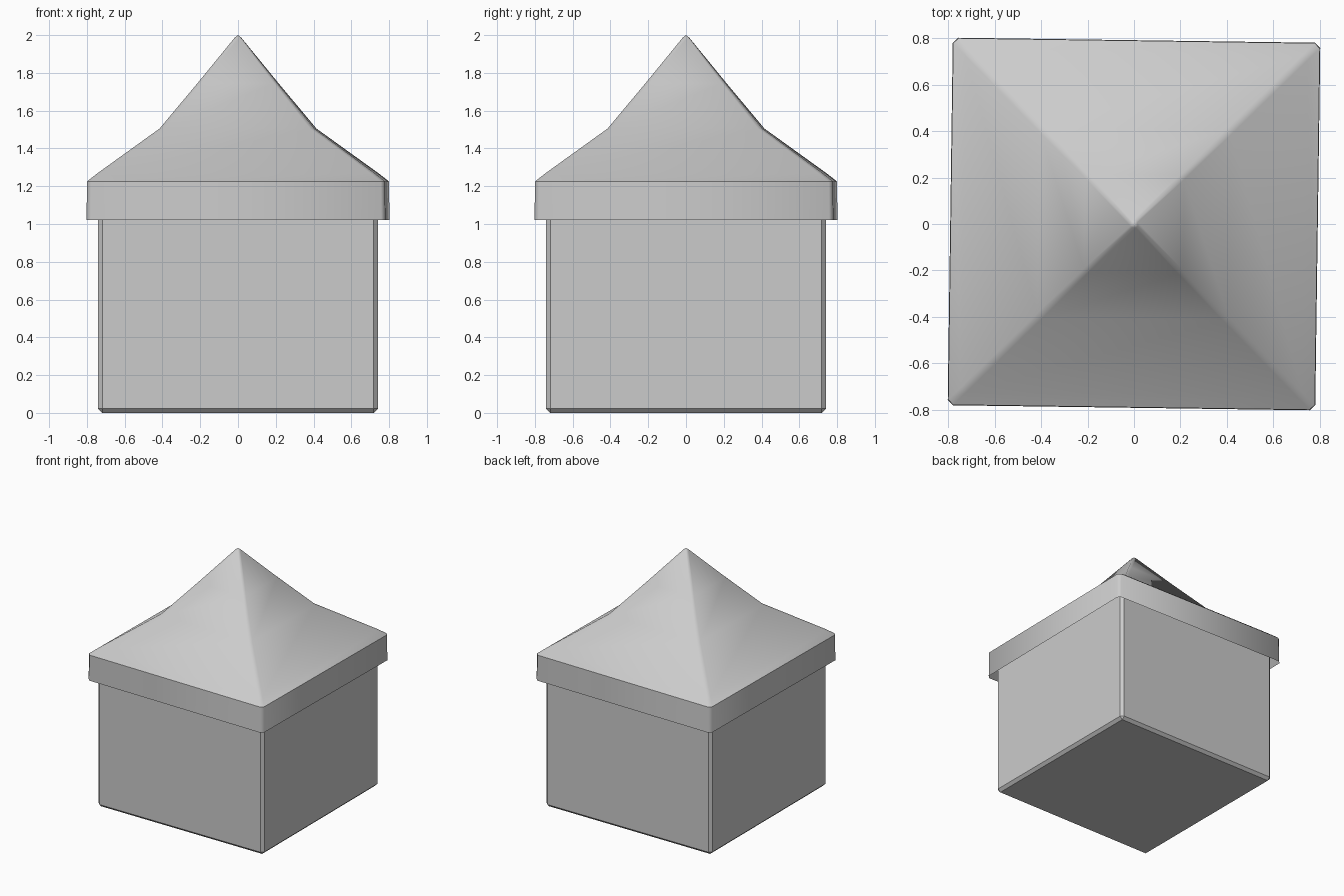
import bpy, bmesh, math

if "Cube" in bpy.data.objects:
    bpy.data.objects.remove(bpy.data.objects["Cube"])


def add_object(name, bm):
    bmesh.ops.recalc_face_normals(bm, faces=bm.faces)
    mesh = bpy.data.meshes.new(name)
    bm.to_mesh(mesh)
    bm.free()
    obj = bpy.data.objects.new(name, mesh)
    bpy.context.collection.objects.link(obj)
    return obj


# Body: box with narrow flat chamfers
BODY_HALF, BODY_TOP = 0.74, 1.22
bm = bmesh.new()
bmesh.ops.create_cube(bm, size=1)
for v in bm.verts:
    v.co = (v.co.x * 2 * BODY_HALF, v.co.y * 2 * BODY_HALF, (v.co.z + 0.5) * BODY_TOP)
bmesh.ops.bevel(bm, geom=bm.edges[:], offset=0.022, segments=1, affect='EDGES')
add_object("body", bm)


def ring(bm, half, z, cut):
    """Square ring with chamfered corners."""
    points = []
    for i in range(4):
        a = i * math.pi / 2
        for x, y in ((half, half - cut), (half - cut, half)):
            points.append(bm.verts.new((x * math.cos(a) - y * math.sin(a),
                                        x * math.sin(a) + y * math.cos(a), z)))
    return points


# Roof: open sheet with a vertical skirt and a concave pyramid, turned slightly
profile = [(0.791, 1.02, 0.022), (0.789, 1.225, 0.022), (0.735, 1.268, 0.022),
           (0.41, 1.505, 0.022), (0.212, 1.745, 0.018), (0.016, 1.988, 0.008)]
bm = bmesh.new()
rings = [ring(bm, *p) for p in profile]
for low, high in zip(rings, rings[1:]):
    for i in range(8):
        j = (i + 1) % 8
        bm.faces.new((low[i], low[j], high[j], high[i]))
tip = bm.verts.new((0, 0, 2.0))
for i in range(8):
    bm.faces.new((rings[-1][i], rings[-1][(i + 1) % 8], tip))
roof = add_object("roof", bm)
roof.rotation_euler.z = math.radians(-0.8)
bpy.context.view_layer.objects.active = roof
roof.select_set(True)
bpy.ops.object.shade_smooth_by_angle(angle=math.radians(47))
